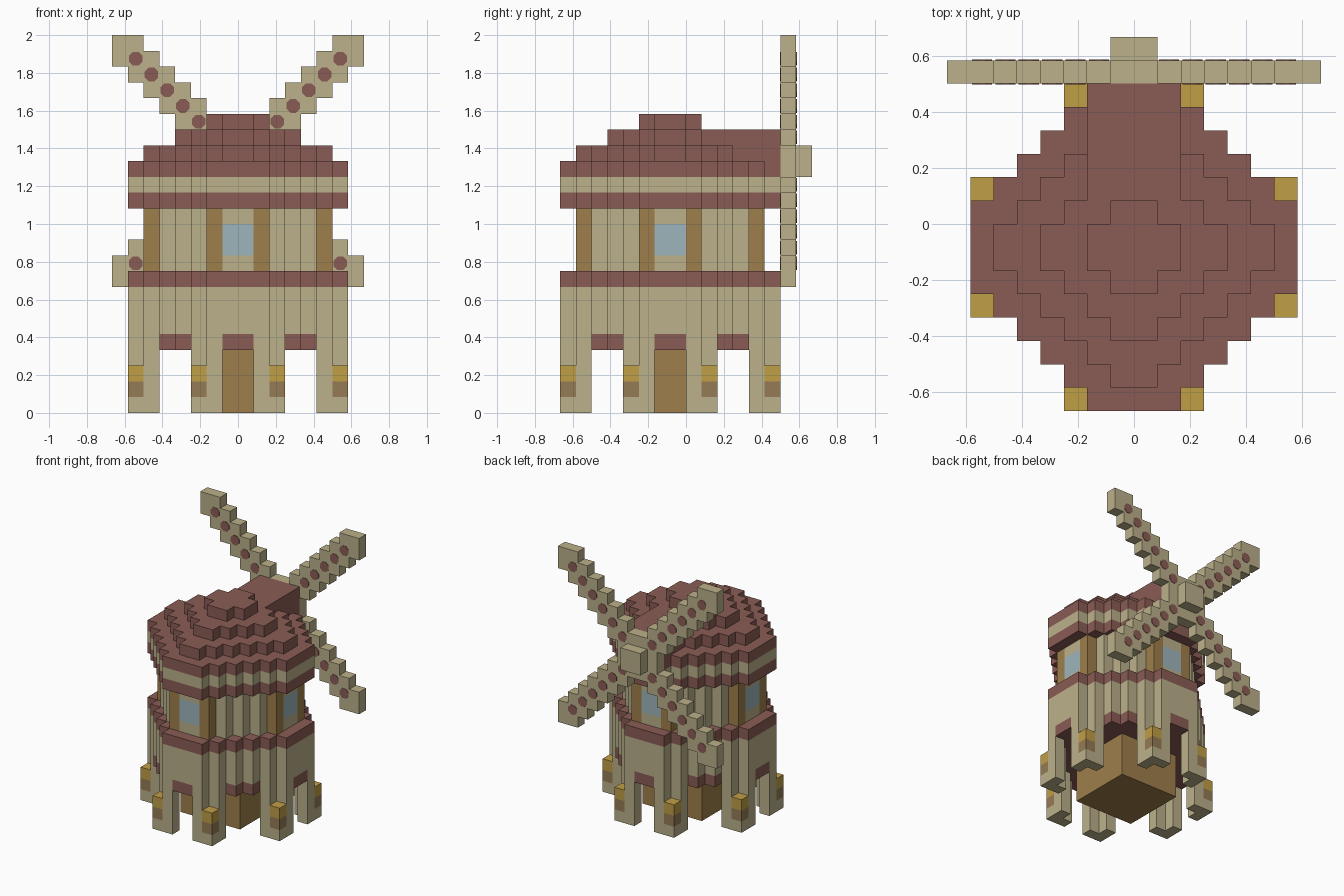
import bpy, bmesh, math
from mathutils import Matrix, Vector

cube = bpy.data.objects.get("Cube")
if cube:
    bpy.data.objects.remove(cube, do_unlink=True)

U = 1 / 12  # edge of one block


def material(name, rgb):
    m = bpy.data.materials.new(name)
    m.use_nodes = True
    color = (*rgb, 1)
    m.diffuse_color = color
    m.node_tree.nodes["Principled BSDF"].inputs["Base Color"].default_value = color
    return m


plaster = material("plaster", (.50, .44, .255))
tile = material("red_tile", (.254, .107, .089))
gold = material("gold", (.527, .342, .061))
wood = material("wood", (.345, .21, .07))
bronze = material("bronze", (.30, .20, .09))
glass = material("glass", (.337, .462, .497))


def finish(name, bm, mat):
    bmesh.ops.recalc_face_normals(bm, faces=bm.faces)
    mesh = bpy.data.meshes.new(name)
    bm.to_mesh(mesh)
    bm.free()
    mesh.materials.append(mat)
    obj = bpy.data.objects.new(name, mesh)
    bpy.context.collection.objects.link(obj)


def slab(name, cells, lo, hi, mat, upright=False):
    """Extrude a set of grid cells from lo to hi; skip faces between neighbours."""
    bm = bmesh.new()

    def quad(points):
        verts = []
        for a, b, c in points:
            p = (a, c, b) if upright else (a, b - 1, c)
            verts.append(bm.verts.new(Vector(p) * U))
        bm.faces.new(verts)

    for a, b in cells:
        ring = [(a, b), (a + 1, b), (a + 1, b + 1), (a, b + 1)]
        for c in (lo, hi):
            quad([(*p, c) for p in ring])
        for k, (da, db) in enumerate([(0, -1), (1, 0), (0, 1), (-1, 0)]):
            if (a + da, b + db) not in cells:
                p, q = ring[k], ring[(k + 1) % 4]
                quad([(*p, lo), (*q, lo), (*q, hi), (*p, hi)])
    bmesh.ops.remove_doubles(bm, verts=bm.verts, dist=1e-4)
    finish(name, bm, mat)


def mirrored(pairs):
    """Cells at these distances from the centre, in all eight symmetric places."""
    out = set()
    for i, j in pairs:
        for p, q in ((i, j), (j, i)):
            out |= {(a, b) for a in (p, -p - 1) for b in (q, -q - 1)}
    return out


def diamond(reach, limit):
    return mirrored([(i, j) for i in range(limit + 1)
                     for j in range(limit + 1) if i + j <= reach])


def block(x, y0, y1):
    return {(a, b) for a in range(-x, x) for b in range(y0, y1)}


wide, narrow = diamond(7, 6), diamond(6, 5)

# Ground floor: core, legs and arches
legs = mirrored([(6, 1), (5, 2)])
feet = mirrored([(6, 2)])
slab("core", block(3, -3, 3), 0, 4, wood)
slab("legs", legs, 0, 5, plaster)
slab("foot_base", feet, 0, 1, plaster)
slab("foot_band", feet, 1, 2, bronze)
slab("foot_cap", feet, 2, 3, gold)
slab("arch_trim", wide - legs, 4, 5, tile)
slab("lower_wall", wide, 5, 8, plaster)
slab("lower_ledge", wide, 8, 9, tile)

# Upper floor with a framed window on each side
panes = mirrored([(5, 0)])
frames = mirrored([(5, 1)])
slab("upper_wall", narrow - panes - frames, 9, 13, plaster)
slab("window_frames", frames, 9, 13, wood)
slab("window_sills", panes, 9, 10, plaster)
slab("windows", panes, 10, 12, glass)
slab("window_lintels", panes, 12, 13, plaster)

# Stepped roof with the ridge that carries the sails
slab("eave_lower", wide, 13, 14, tile)
slab("eave_band", wide, 14, 15, plaster)
slab("eave_upper", wide, 15, 16, tile)
for step, reach in enumerate((5, 3, 1)):
    slab(f"roof_step_{step + 1}", diamond(reach, reach), 16 + step, 17 + step, tile)
slab("sail_ridge", block(2, 1, 7), 16, 18, tile)

# Sails: overlapping square blocks along both diagonals, with red studs
sail = mirrored([p for k in range(7) for p in ((k, k), (k + 1, k), (k + 1, k + 1))])
slab("sails", {(a, b + 16) for a, b in sail}, 6, 7, plaster, upright=True)
slab("sail_hub", {(a, b + 16) for a, b in mirrored([(0, 0)])}, 7, 8, plaster, upright=True)

studs = bmesh.new()
turn = Matrix.Rotation(math.pi / 2, 4, "X") @ Matrix.Rotation(math.pi / 8, 4, "Z")
for k in range(1, 7):
    for sx in (-1, 1):
        for sz in (-1, 1):
            for y in (6, 7):
                spot = Vector((sx * (k + .5), y, 16 + sz * (k + .5))) * U
                bmesh.ops.create_cone(studs, cap_ends=True, segments=8, radius1=.039,
                                      radius2=.039, depth=.006,
                                      matrix=Matrix.Translation(spot) @ turn)
finish("sail_studs", studs, tile)
